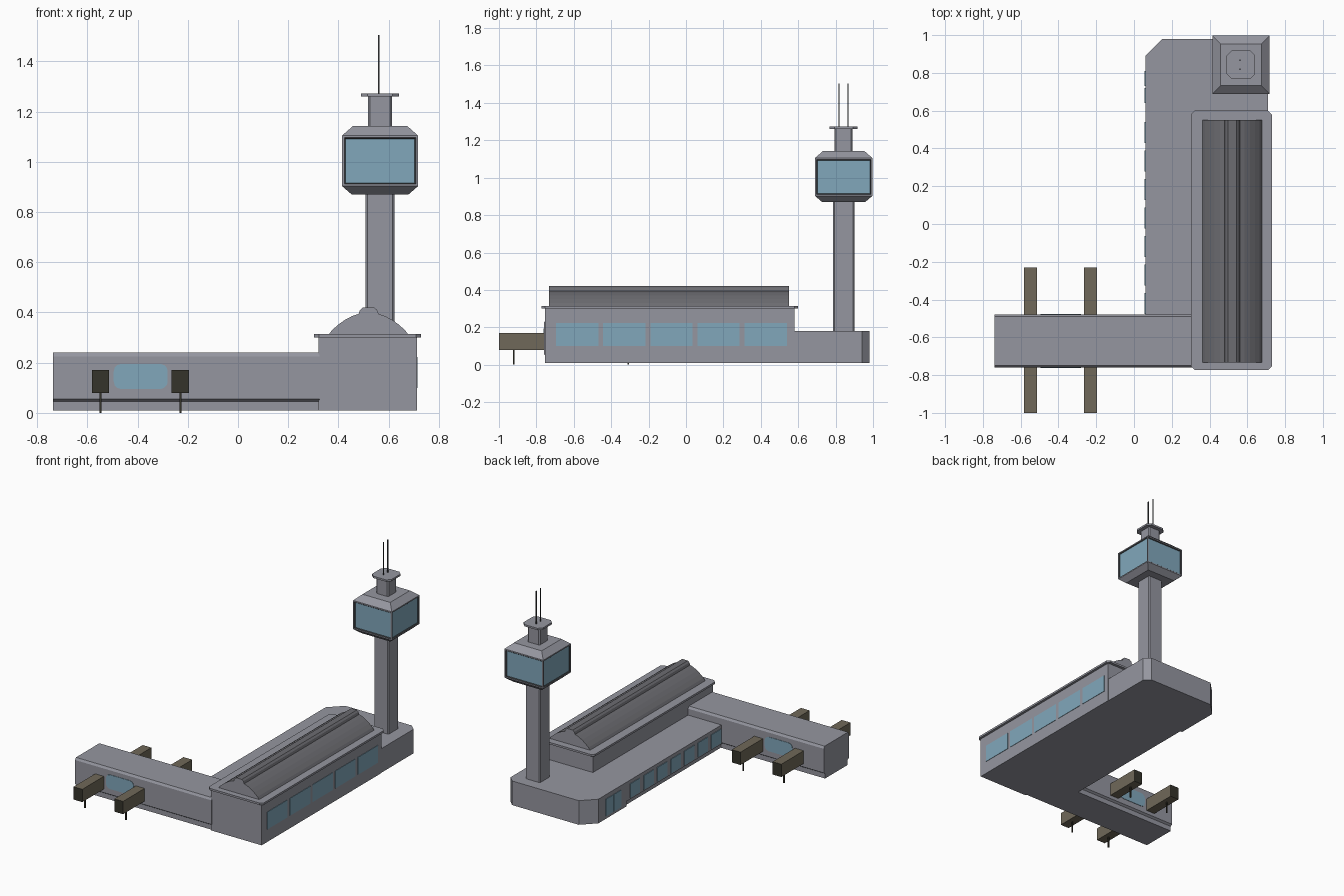
import bpy, bmesh, math
from mathutils import Vector

if "Cube" in bpy.data.objects:
    bpy.data.objects.remove(bpy.data.objects["Cube"])


def mat(name, rgb):
    m = bpy.data.materials.new(name)
    m.diffuse_color = (*rgb, 1)
    m.use_nodes = True
    m.node_tree.nodes["Principled BSDF"].inputs["Base Color"].default_value = m.diffuse_color
    return m


WALL = mat("wall grey", (0.30, 0.305, 0.35))
ROOF = mat("vault grey", (0.15, 0.15, 0.165))
GLASS = mat("window blue", (0.22, 0.39, 0.50))
FRAME = mat("dark frame", (0.05, 0.055, 0.06))
BROWN = mat("bridge brown", (0.16, 0.14, 0.10))
DARK = mat("bridge opening dark", (0.035, 0.033, 0.024))


def finish(name, bm, *mats):
    bmesh.ops.recalc_face_normals(bm, faces=bm.faces)
    me = bpy.data.meshes.new(name)
    bm.to_mesh(me)
    bm.free()
    ob = bpy.data.objects.new(name, me)
    bpy.context.collection.objects.link(ob)
    for m in mats:
        me.materials.append(m)
    return ob


def prism(name, pts, axis, a, b, *mats):
    """Extrude a 2D outline along an axis from a to b."""
    bm = bmesh.new()

    def place(p, d):
        c = list(p)
        c.insert("xyz".index(axis), d)
        return bm.verts.new(c)
    lo, hi = [place(p, a) for p in pts], [place(p, b) for p in pts]
    bm.faces.new(lo)
    bm.faces.new(hi)
    n = len(pts)
    for i in range(n):
        j = (i + 1) % n
        bm.faces.new((lo[i], lo[j], hi[j], hi[i]))
    return finish(name, bm, *mats)


def rect(x0, x1, y0, y1, c=0.0):
    """Rectangle outline, with cut corners when c > 0."""
    if not c:
        return [(x0, y0), (x1, y0), (x1, y1), (x0, y1)]
    return [(x0 + c, y0), (x1 - c, y0), (x1, y0 + c), (x1, y1 - c),
            (x1 - c, y1), (x0 + c, y1), (x0, y1 - c), (x0, y0 + c)]


def paint(ob, rule):
    for p in ob.data.polygons:
        p.material_index = rule(p)


# Low block with cut back corners, and its recessed base
prism("low_block", [(0.06, -0.50), (0.71, -0.50), (0.71, 0.94), (0.67, 0.98),
                    (0.15, 0.98), (0.06, 0.89)], "z", 0.045, 0.18, WALL)
prism("low_block_base", [(0.075, -0.50), (0.71, -0.50), (0.71, 0.94), (0.67, 0.98),
                         (0.15, 0.98), (0.06, 0.89), (0.06, 0.575), (0.075, 0.575)],
      "z", 0.01, 0.045, WALL)

# Main hall and cornice
prism("main_hall", rect(0.32, 0.713, -0.755, 0.58), "z", 0.01, 0.30, WALL)
prism("hall_cornice", rect(0.302, 0.73, -0.773, 0.60, 0.02), "z", 0.30, 0.314, WALL)

# Vaulted roof with raised ridge; the end walls are wall grey
half = [(0.16, 0.31), (0.145, 0.33), (0.12, 0.352), (0.095, 0.37), (0.065, 0.386),
        (0.04, 0.394), (0.034, 0.41), (0.022, 0.42)]
prof = [(0.52 + x, z) for x, z in half] + [(0.52 - x, z) for x, z in reversed(half)]
vault = prism("vaulted_roof", prof, "y", -0.732, 0.55, ROOF, WALL)
paint(vault, lambda p: 1 if abs(p.normal.y) > 0.9 else 0)

# Gate wing: overhanging body on a recessed base
half = [(0.125, 0.01), (0.125, 0.045), (0.14, 0.055), (0.14, 0.225), (0.13, 0.24)]
prof = [(-0.62 + y, z) for y, z in half] + [(-0.62 - y, z) for y, z in reversed(half)]
prism("gate_wing", prof, "x", -0.738, 0.325, WALL)

# Windows: hall east side, low block west side, both sides of the wing
for i in range(5):
    y = -0.695 + i * 0.252
    prism("hall_window", rect(y, y + 0.226, 0.10, 0.222), "x", 0.710, 0.716, GLASS)
for i in range(7):
    y = 0.43 - i * 0.151
    prism("block_window", rect(y, y + 0.11, 0.055, 0.155), "x", 0.056, 0.062, GLASS)
for y in (0.64, 0.73):
    prism("block_door", rect(y, y + 0.08, 0.03, 0.15), "x", 0.056, 0.062, GLASS)
oval = []
for cx, cz, a0 in ((-0.31, 0.165, 0), (-0.465, 0.165, 90), (-0.465, 0.125, 180), (-0.31, 0.125, 270)):
    for k in range(4):
        a = math.radians(a0 + 30 * k)
        oval.append((cx + 0.03 * math.cos(a), cz + 0.03 * math.sin(a)))
for y in (-0.763, -0.483):
    prism("wing_window", oval, "y", y, y + 0.006, GLASS)

# Boarding bridges with support legs, on both sides of the wing
for x in (-0.548, -0.23):
    for s in (-1, 1):
        ya, yb = sorted((-0.615 + s * 0.125, -0.615 + s * 0.385))
        b = prism("boarding_bridge", rect(x - 0.034, x + 0.034, 0.08, 0.17),
                  "y", ya, yb, BROWN, DARK)
        paint(b, lambda p: 1 if abs(p.normal.y) > 0.9 else 0)
        y = -0.615 + s * 0.305
        prism("bridge_leg", rect(x - 0.004, x + 0.004, y - 0.004, y + 0.004),
              "z", 0, 0.082, DARK)

# Control tower shaft, neck, cap and aerials
TX, TY = 0.566, 0.843


def tower_part(name, h, c, z0, z1, m=WALL):
    prism(name, rect(TX - h, TX + h, TY - h, TY + h, c), "z", z0, z1, m)


tower_part("tower_shaft", 0.058, 0.008, 0.17, 0.88)
tower_part("tower_neck", 0.048, 0.008, 1.14, 1.26)
tower_part("tower_cap", 0.075, 0.025, 1.26, 1.273)
for dy in (-0.024, 0.024):
    y = TY + dy
    prism("aerial", rect(TX - 0.008, TX - 0.002, y - 0.003, y + 0.003),
          "z", 1.27, 1.505, FRAME)

# Tower cab: lofted square rings, with framed glass inset into each side
bm = bmesh.new()
rings = []
for h, z in ((0.113, 0.87), (0.151, 0.903), (0.151, 1.105), (0.108, 1.143)):
    rings.append([bm.verts.new((TX + sx * h, TY + sy * 1.02 * h, z))
                  for sx, sy in ((-1, -1), (1, -1), (1, 1), (-1, 1))])
bm.faces.new(rings[0])
bm.faces.new(rings[-1])
for lo, hi in zip(rings, rings[1:]):
    for i in range(4):
        j = (i + 1) % 4
        bm.faces.new((lo[i], lo[j], hi[j], hi[i]))
bmesh.ops.recalc_face_normals(bm, faces=bm.faces)
sides = [f for f in bm.faces if abs(f.normal.z) < 0.1]
bmesh.ops.inset_individual(bm, faces=sides, thickness=0.012)
rim = bmesh.ops.inset_individual(bm, faces=sides, thickness=0.007, depth=-0.006)["faces"]
for f in rim:
    f.material_index = 1
for f in sides:
    f.material_index = 2
finish("tower_cab", bm, WALL, FRAME, GLASS)
